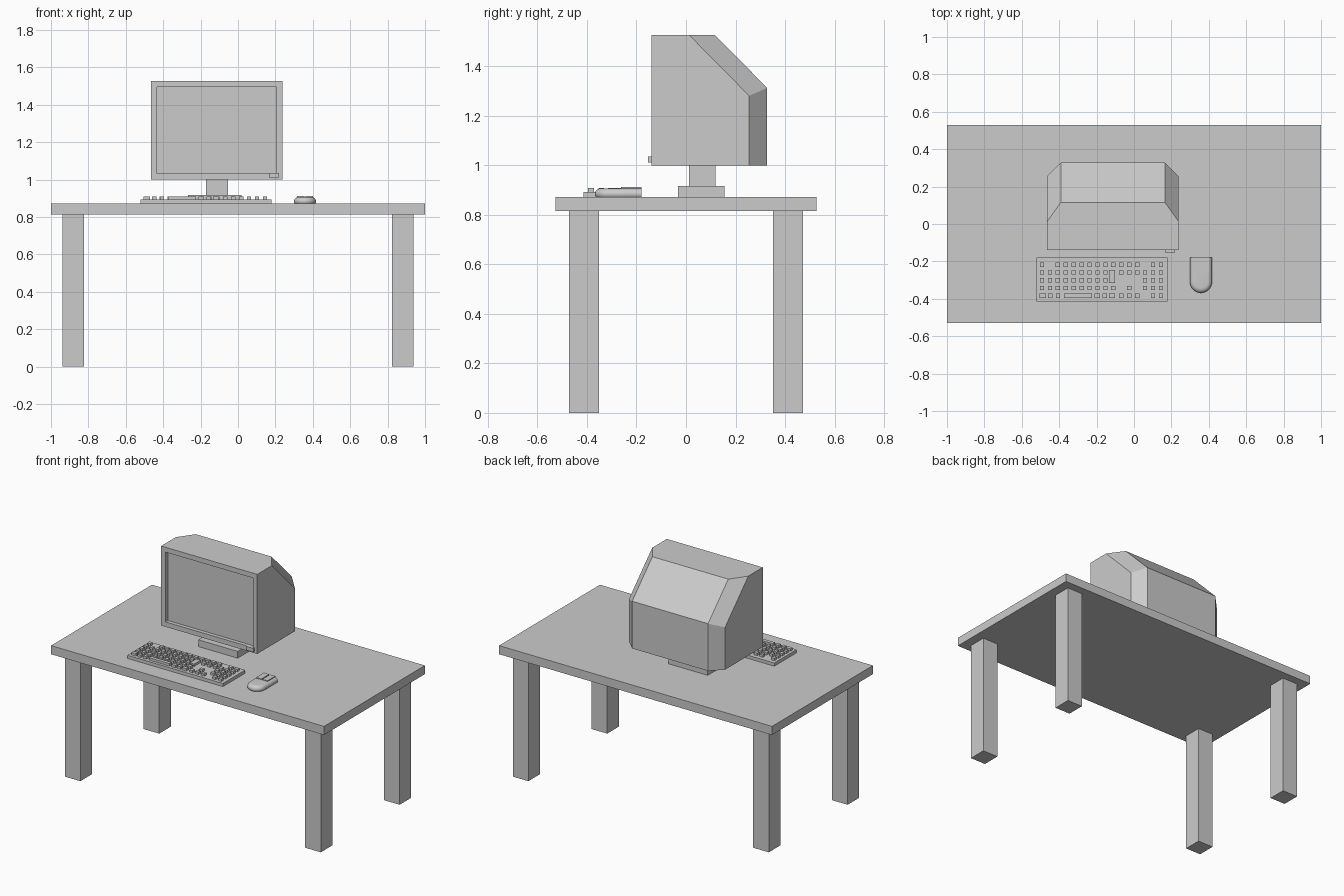
import bpy, bmesh, math
from mathutils import Vector

if "Cube" in bpy.data.objects:
    bpy.data.objects.remove(bpy.data.objects["Cube"])


def finish(name, bm):
    bmesh.ops.recalc_face_normals(bm, faces=bm.faces)
    mesh = bpy.data.meshes.new(name)
    bm.to_mesh(mesh)
    bm.free()
    ob = bpy.data.objects.new(name, mesh)
    bpy.context.collection.objects.link(ob)
    return ob


def add_box(bm, x0, x1, y0, y1, z0, z1):
    verts = bmesh.ops.create_cube(bm, size=1)["verts"]
    for v in verts:
        v.co = Vector((x0 if v.co.x < 0 else x1,
                       y0 if v.co.y < 0 else y1,
                       z0 if v.co.z < 0 else z1))


def box(name, *extent):
    bm = bmesh.new()
    add_box(bm, *extent)
    return finish(name, bm)


def loft(sections):
    """Skin equal-length closed rings and cap both ends."""
    bm = bmesh.new()
    rings = [[bm.verts.new(p) for p in s] for s in sections]
    n = len(rings[0])
    for a, b in zip(rings, rings[1:]):
        for i in range(n):
            j = (i + 1) % n
            bm.faces.new((a[i], a[j], b[j], b[i]))
    bm.faces.new(rings[0])
    bm.faces.new(rings[-1])
    bmesh.ops.recalc_face_normals(bm, faces=bm.faces)
    return bm


# Table
TOP = 0.872
box("table_top", -1, 1, -0.528, 0.528, 0.815, TOP)
for sx, side in ((-1, "left"), (1, "right")):
    for sy, end in ((-1, "front"), (1, "back")):
        x = sorted((sx * 0.824, sx * 0.938))
        y = sorted((sy * 0.352, sy * 0.473))
        box(f"{end}_{side}_leg", *x, *y, 0, 0.815)

# Monitor housing: side profile widens to a deeper middle profile
FRONT, LOW, HIGH = -0.14, 1.0, 1.527
outer = [(FRONT, LOW), (0.255, LOW), (0.255, 1.281), (0.012, HIGH), (FRONT, HIGH)]
inner = [(FRONT, LOW), (0.328, LOW), (0.328, 1.313), (0.116, HIGH), (FRONT, HIGH)]
bm = loft([[(x, y, z) for y, z in prof] for x, prof in
           ((-0.465, outer), (-0.391, inner), (0.165, inner), (0.239, outer))])
bmesh.ops.dissolve_limit(bm, angle_limit=0.01, verts=bm.verts, edges=bm.edges)

# Recessed screen
front = min(bm.faces, key=lambda f: f.calc_center_median().y)
bmesh.ops.inset_individual(bm, faces=[front], thickness=0.046)
screen = bmesh.ops.extrude_discrete_faces(bm, faces=[front])["faces"][0]
bmesh.ops.translate(bm, verts=screen.verts, vec=(0, 0.025, 0))
finish("monitor", bm)

box("power_button", 0.167, 0.219, -0.153, FRONT, 1.012, 1.036)
box("stand_neck", -0.171, -0.054, 0.012, 0.119, 0.916, LOW)
box("stand_base", -0.268, 0.02, -0.032, 0.156, TOP, 0.917)

# Keyboard
box("keyboard_base", -0.521, 0.179, -0.414, -0.18, TOP, 0.893)
bm = bmesh.new()
HALF, STEP_X, STEP_Y = 0.0115, 0.0424, 0.0415
rows = ["x.xxxxxxxxxxx.xx",
        "xxxxxxxxx.xxxxxx",
        "xxxxxxxxx....xxx",
        "xxxxxxxxxx.x.xxx",
        "..........xxx.xx"]


def key(x, y, hx=HALF, hy=HALF):
    add_box(bm, x - hx, x + hx, y - hy, y + hy, 0.893, 0.909)


for r, row in enumerate(rows):
    for c, mark in enumerate(row):
        if mark == "x":
            key(-0.492 + c * STEP_X, -0.218 - r * STEP_Y)
# Wide bottom keys, space bar and tall enter key
for x, hx in ((-0.488, 0.017), (-0.447, HALF), (-0.406, HALF), (-0.3, 0.075),
              (-0.196, 0.014), (-0.118, 0.016), (-0.157, HALF)):
    key(x, -0.384, hx)
key(-0.117, -0.281, 0.016, 0.034)
finish("keys", bm)

# Mouse: U-shaped outline, inset ring by ring to round the top
CX, R, BACK = 0.358, 0.059, -0.18


def outline(d, z):
    arc = [math.pi + math.pi * i / 16 for i in range(17)]
    pts = [(CX + (R - d) * math.cos(a), -0.309 + (R - d) * math.sin(a), z) for a in arc]
    return pts + [(CX + R - d, BACK, z), (CX - R + d, BACK, z)]


ob = finish("mouse_body", loft([outline(d, z) for d, z in (
    (0.005, TOP), (0, 0.878), (0, 0.888), (0.003, 0.896),
    (0.009, 0.902), (0.017, 0.906), (0.026, 0.907))]))
bpy.context.view_layer.objects.active = ob
ob.select_set(True)
bpy.ops.object.shade_smooth_by_angle(angle=math.radians(40))

for sx, side in ((-1, "left"), (1, "right")):
    x = sorted((CX + sx * 0.003, CX + sx * 0.042))
    box(f"mouse_{side}_button", *x, -0.262, BACK, 0.9, 0.912)
